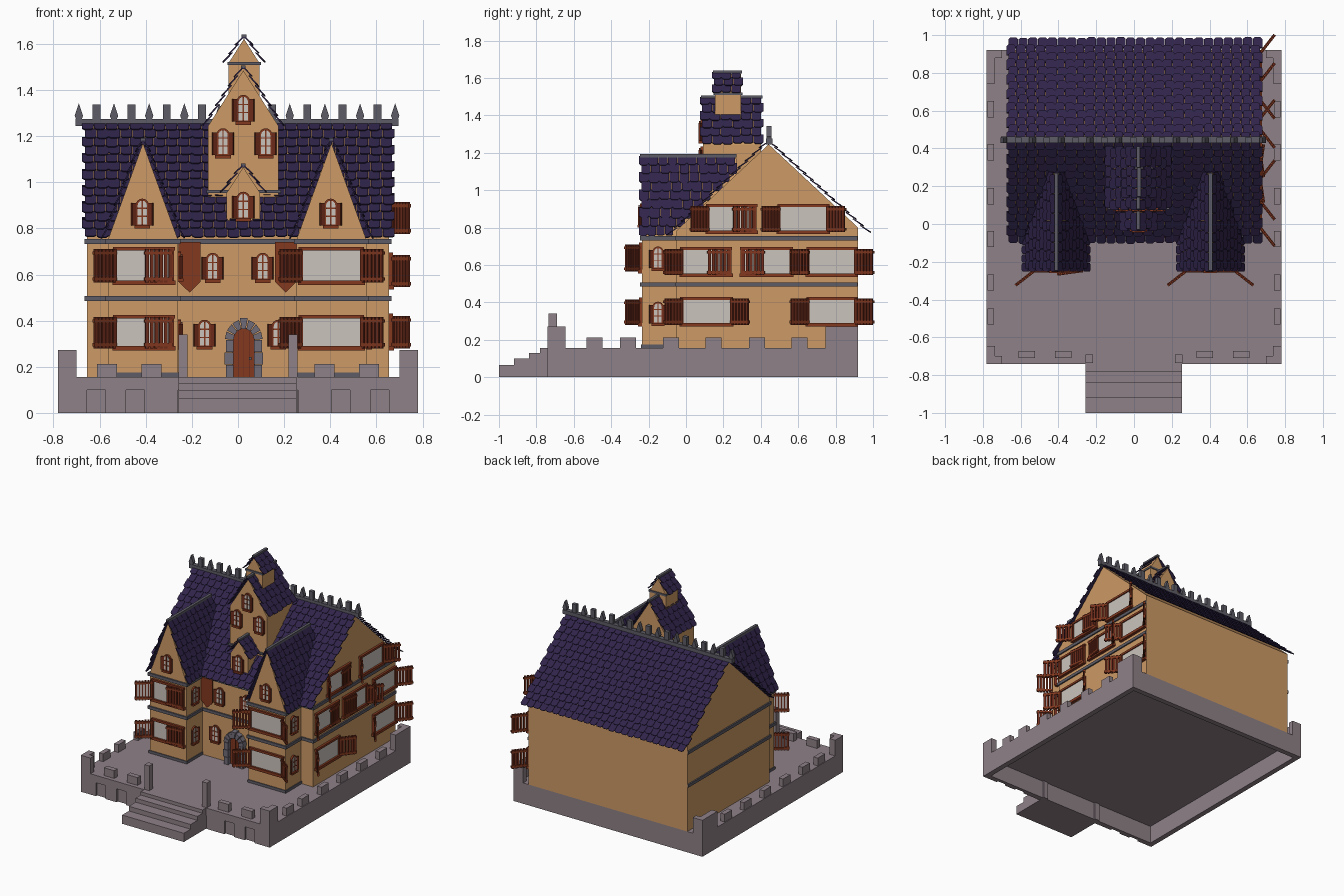
import bpy, bmesh, math, random
from mathutils import Vector, Matrix

if "Cube" in bpy.data.objects:
    bpy.data.objects.remove(bpy.data.objects["Cube"])

random.seed(4)

def lin(h):
    c = [int(h[i:i + 2], 16) / 255 for i in (0, 2, 4)]
    return [x / 12.92 if x < 0.04045 else ((x + 0.055) / 1.055) ** 2.4 for x in c] + [1]

MATS = {}
for n, h in dict(plaster="CD9A66", stone="8F8188", slate="30244A", trim="5D5C66", arch_stone="716C78",
                 frame_wood="83381F", shutter_wood="6E2C1B", glass="CBC4BD").items():
    MATS[n] = bpy.data.materials.new(n)
    MATS[n].diffuse_color = lin(h)

parts = {}
ID = Matrix.Identity(4)

def part(name, mat):
    return parts.setdefault(name, (bmesh.new(), mat))[0]

def solid(bm, lower, upper):
    """Closed solid between two matching outlines."""
    a, b = [bm.verts.new(p) for p in lower], [bm.verts.new(p) for p in upper]
    bm.faces.new(a)
    bm.faces.new(b[::-1])
    for i in range(len(a)):
        j = (i + 1) % len(a)
        bm.faces.new((a[j], a[i], b[i], b[j]))

def box(bm, x0, x1, y0, y1, z0, z1, M=ID):
    r = [(x0, y0), (x1, y0), (x1, y1), (x0, y1)]
    solid(bm, [M @ Vector((*p, z0)) for p in r], [M @ Vector((*p, z1)) for p in r])

def prism_y(bm, pts, y0, y1, M=ID):
    solid(bm, [M @ Vector((x, y0, z)) for x, z in pts], [M @ Vector((x, y1, z)) for x, z in pts])

def tiles(bm, o, u, d, rows, tw=0.052, span=lambda v: (0, 1)):
    """Rows of overlapping chamfered tiles on the plane o + a*u + v*d."""
    n = u.cross(d).normalized()
    n = n if n.z > 0 else -n
    L, D = u.length, d.length
    un, dn, th = u / L, d / D, D / rows
    for i in range(rows):
        s0, s1 = [s * L for s in span((i + 0.6) / rows)]
        k = max(1, round((s1 - s0) / tw))
        w = (s1 - s0) / k
        off = (i % 2) * 0.012 - 0.006
        for j in range(k):
            a0, a1 = s0 + j * w + off, s0 + (j + 1) * w + off - 0.002
            v0, v1 = max(0, i * th - 0.01), (i + 1) * th + random.uniform(-0.002, 0.006)
            c = 0.010
            pts = [(a0, v0, 0), (a1, v0, 0), (a1, v1 - c, .008), (a1 - c, v1, .01), (a0 + c, v1, .01), (a0, v1 - c, .008)]
            P = [o + un * a + dn * v + n * h for a, v, h in pts]
            solid(bm, P, [p + n * 0.006 for p in P])

def gable_roof(name, cx, y0, y1, zr, half, ze, rows, span=lambda v: (0, 1)):
    """Tiled roof with its ridge along y, plus ridge cap."""
    for s in (-1, 1):
        tiles(part(name, "slate"), Vector((cx, y0, zr)), Vector((0, y1 - y0, 0)),
              Vector((s * half, 0, ze - zr)), rows, span=span)
    box(part(name + "_ridge_cap", "trim"), cx - .01, cx + .01, y0, y1, zr - .005, zr + .012)

def gable_body(name, cx, half, y0, y1, z0, ze, zr):
    prism_y(part(name, "plaster"), [(cx - half, z0), (cx + half, z0), (cx + half, ze), (cx, zr), (cx - half, ze)], y0, y1)

# --- stone terrace: hollow base with deck, recessed front bays and battlements
b = part("terrace", "stone")
box(b, -.78, .78, -.70, .92, .135, .155)
box(b, -.78, .78, .88, .92, 0, .155)
box(b, -.78, .78, -.725, -.70, 0, .155)
box(b, -.78, .78, -.74, -.72, .10, .155)
for s in (-1, 1):
    box(b, *sorted((s * .74, s * .78)), -.725, .92, 0, .155)
    for p0, p1 in ((.26, .405), (.485, .575), (.655, .78)):
        box(b, *sorted((s * p0, s * p1)), -.74, -.72, 0, .10)
m = part("battlements", "stone")
for s in (-1, 1):
    for y in (.607, .38, .147, -.08, -.31, -.49):
        box(m, *sorted((s * .74, s * .775)), y - .043, y + .043, .15, .213)
    for x in (.375, .568):
        box(m, *sorted((s * (x - .043), s * (x + .043))), -.71, -.672, .15, .213)
    for y0, y1, c0, c1 in ((-.74, -.645, -.74, -.70), (.745, .92, .88, .92)):
        box(m, *sorted((s * .735, s * .78)), y0, y1, .15, .272)
        box(m, *sorted((s * .70, s * .78)), c0, c1, .15, .272)
    # gate posts
    box(part("gate_posts", "stone"), *sorted((s * .218, s * .258)), -.735, -.69, 0, .34)
for y, z in ((-1, .065), (-.92, .10), (-.84, .13), (-.78, .155)):
    box(part("front_steps", "stone"), -.257, .253, y, -.72, 0, z)

# --- house walls
solid(part("main_house", "plaster"),
      *[[Vector((x, y, z)) for y, z in ((-.05, .155), (.92, .155), (.92, .80), (.442, 1.245), (-.05, .785))] for x in (-.655, .655)])
WINGS = (-.412, .405)
for cx in WINGS:
    gable_body("front_wings", cx, .152, -.235, .27, .155, .75, 1.17)
gable_body("central_tower", .023, .152, .09, .40, .90, 1.245, 1.485)
gable_body("bell_turret", .026, .068, .155, .295, 1.37, 1.515, 1.622)
gable_body("small_dormer", .023, .072, -.02, .12, .835, .955, 1.065)

# --- string courses
t = part("string_courses", "trim")
for z0, z1 in ((.485, .507), (.732, .755)):
    box(t, -.665, .665, -.06, .918, z0, z1)
    for cx in WINGS:
        box(t, cx - .162, cx + .162, -.245, 0, z0, z1)
for cx in WINGS:
    box(t, cx - .157, cx + .157, -.24, -.05, .155, .175)
box(t, -.137, .187, .078, .10, .953, .967)
box(t, -.046, .1, .148, .302, 1.508, 1.522)

# --- roofs
for y, z in ((-.09, .755), (.975, .768)):
    tiles(part("main_roof", "slate"), Vector((-.67, .44, 1.255)), Vector((1.345, 0, 0)), Vector((0, y - .44, z - 1.255)), 14)

def wing_span(v):
    z = 1.18 - .425 * v
    return 0, (min(.27, .45 - (1.255 - z) / .943) + .245) / .515

for cx in WINGS:
    gable_roof("wing_roofs", cx, -.245, .27, 1.18, .167, .755, 9, wing_span)
gable_roof("tower_roof", .023, .08, .41, 1.495, .163, 1.243, 6)
gable_roof("turret_roof", .026, .145, .30, 1.628, .08, 1.515, 3)
gable_roof("dormer_roof", .023, -.03, .12, 1.07, .087, .953, 3)

# --- ridge cresting: alternate spikes and blocks
r = part("ridge_cresting", "trim")
box(r, -.705, .695, .428, .462, 1.245, 1.275)
for i in range(19):
    x = -.69 + i * .0762
    if i % 2:
        box(r, x - .017, x + .017, .43, .457, 1.27, 1.337)
    else:
        prism_y(r, [(x - .011, 1.27), (x + .011, 1.27), (x + .018, 1.288), (x, 1.342), (x - .018, 1.288)], .43, .457)

# --- windows
def wall(face, offset, along, z):
    """Frame on a wall: local x along it, local -y outwards."""
    if face == "front":
        return Matrix.Translation((along, offset, z))
    return Matrix.Translation((offset, along, z)) @ Matrix.Rotation(math.pi / 2, 4, 'Z')

def shutter(M, x, side, state, h):
    """Barred leaf hinged at x; side -1 left, +1 right."""
    ang = math.radians(38 if state == "open" else 172)
    R = M @ Matrix.Translation((x, -.014, 0)) @ Matrix.Rotation((-ang if side > 0 else math.pi + ang), 4, 'Z')
    s, W = part("shutters", "shutter_wood"), .123
    for k in range(6):
        x0 = k * W / 6
        box(s, x0, x0 + W / 6 - .005, -.005, .005, 0, h, R)
    for z in (.008, h - .024):
        box(part("shutter_rails", "frame_wood"), 0, W, -.008, .008, z, z + .014, R)

def big_window(face, offset, a0, a1, z0, z1, left, right):
    M, w, h = wall(face, offset, a0, z0), a1 - a0, z1 - z0
    box(part("window_panes", "glass"), 0, w, -.008, .01, 0, h, M)
    f = part("window_frames", "frame_wood")
    for x in (-.008, w - .006):
        box(f, x, x + .014, -.014, .01, -.005, h + .005, M)
    box(f, -.012, w + .012, -.016, .01, h - .006, h + .010, M)
    box(f, -.015, w + .015, -.022, .01, -.010, .010, M)
    shutter(M, 0, -1, left, h)
    shutter(M, w, 1, right, h)

def arch(w, spring, r, n=8):
    return [(-w, 0), (w, 0)] + [(w * math.cos(math.pi * i / n), spring + r * math.sin(math.pi * i / n)) for i in range(n + 1)]

def arch_window(face, offset, along, z):
    """Small round-headed window with narrow side leaves; z is the sill."""
    M = wall(face, offset, along, z)
    f = part("arched_frames", "frame_wood")
    prism_y(f, arch(.029, .095, .029), -.012, .01, M)
    prism_y(part("arched_panes", "glass"), [(x, q + .012) for x, q in arch(.02, .083, .02)], -.016, 0, M)
    box(f, -.003, .003, -.02, 0, .01, .115, M)
    for q in (.045, .08):
        box(f, -.02, .02, -.02, 0, q, q + .005, M)
    box(f, -.034, .034, -.024, .01, -.006, .008, M)
    for s in (-1, 1):
        R = M @ Matrix.Translation((s * .028, -.008, 0)) @ Matrix.Rotation(-s * .5, 4, 'Z')
        box(part("arched_shutters", "shutter_wood"), *sorted((0, s * .02)), -.005, .005, .008, .105, R)

for z0, z1 in ((.28, .415), (.565, .71)):
    big_window("front", -.235, -.53, -.285, z0, z1, "open", "closed")
    big_window("front", -.235, .275, .535, z0, z1, "open", "open")
for a0, a1, z0, left, right in ((.12, .37, .775, "open", "closed"), (.50, .755, .775, "open", "open"),
                                (-.02, .235, .545, "open", "closed"), (.30, .56, .545, "closed", "open"),
                                (.655, .905, .545, "open", "open"), (-.02, .24, .28, "open", "open"),
                                (.655, .905, .28, "open", "open")):
    big_window("right", .655, a0, a1, z0, z0 + .14, left, right)
for y, x, z in ((-.235, -.415, .805), (-.235, .402, .805), (.09, -.065, 1.11), (.09, .12, 1.11), (.09, .023, 1.255),
                (-.02, .023, .835), (-.05, -.11, .57), (-.05, .107, .57), (-.05, -.145, .28), (-.05, .175, .28)):
    arch_window("front", y, x, z)
for x in (-.26, .557):
    for z in (.28, .575):
        arch_window("right", x, -.15, z)

# --- hanging pointed banners beside the wings
for x in (-.21, .207):
    prism_y(part("banners", "frame_wood"),
            [(x - .047, .74), (x - .047, .568), (x, .522), (x + .047, .568), (x + .047, .74)], -.068, -.062)

# --- front door with stone arch
D = wall("front", -.05, .025, .155)
prism_y(part("front_door", "frame_wood"), arch(.048, .16, .055), -.012, .01, D)
for x in (-.024, 0, .024):
    box(part("door_boards", "shutter_wood"), x - .002, x + .002, -.016, 0, 0, .2, D)
box(part("door_knob", "trim"), .022, .034, -.03, 0, .075, .087, D)
v = part("door_arch", "arch_stone")
for s in (-1, 1):
    for k in range(3):
        e = .078 + .006 * (k % 2)
        box(v, *sorted((s * .044, s * e)), -.04, .01, k * .055, k * .055 + .052, D)
for k in range(7):
    a0, a1 = math.pi * k / 7 + .03, math.pi * (k + 1) / 7 - .03
    q = .09 if k == 3 else .082
    ring = [(rr * math.cos(a), .162 + 1.08 * rr * math.sin(a)) for rr, a in ((.044, a0), (q, a0), (q, a1), (.044, a1))]
    prism_y(v, ring, -.045 if k == 3 else -.04, .01, D)

# --- turn every collected part into an object
for name, (bm, mat) in parts.items():
    bmesh.ops.recalc_face_normals(bm, faces=bm.faces)
    me = bpy.data.meshes.new(name)
    bm.to_mesh(me)
    bm.free()
    me.materials.append(MATS[mat])
    bpy.context.collection.objects.link(bpy.data.objects.new(name, me))

for m in bpy.data.materials:
    if m.users and not m.is_grease_pencil:
        m.use_nodes = True
        m.node_tree.nodes["Principled BSDF"].inputs["Base Color"].default_value = m.diffuse_color
